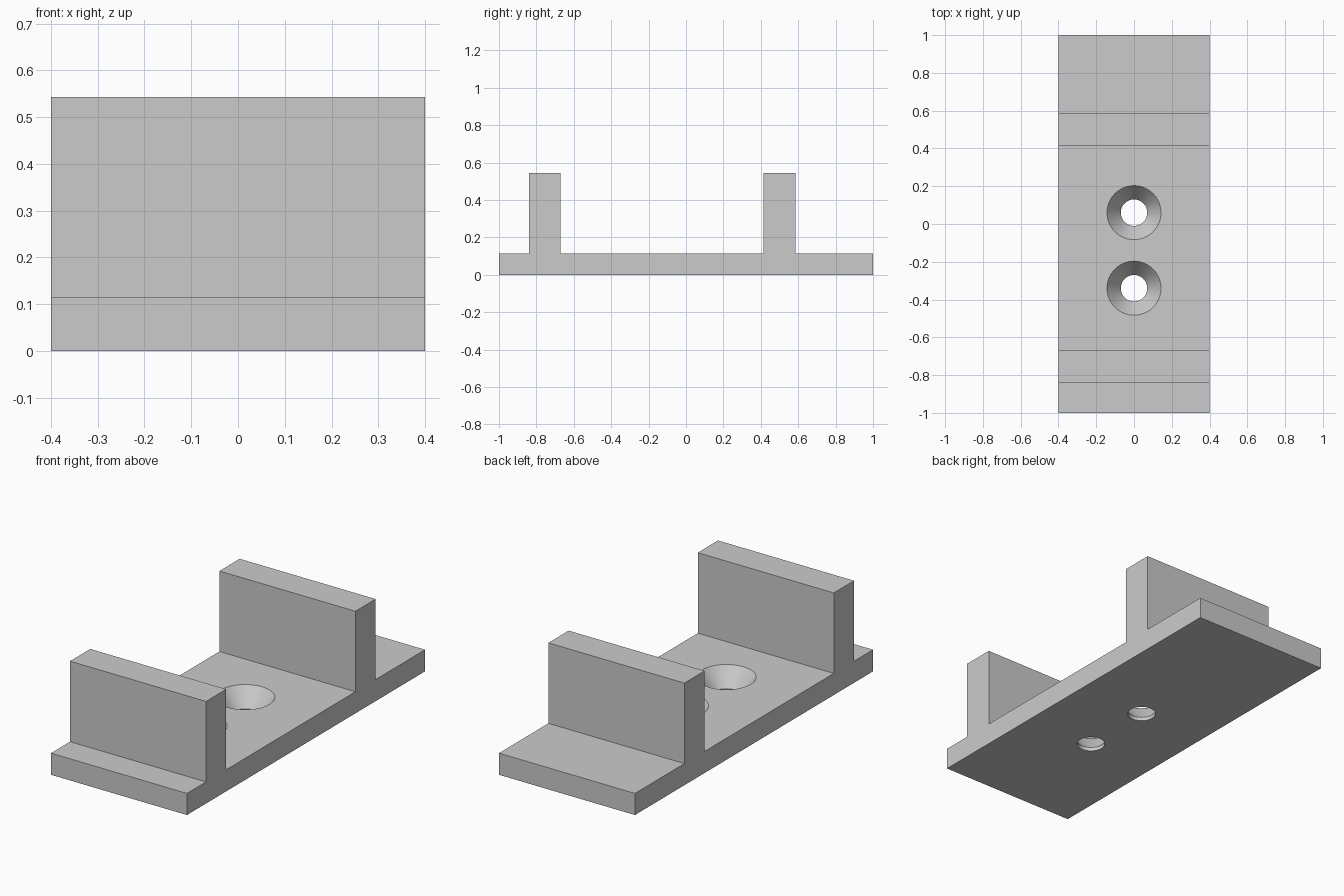
import bpy
import bmesh
import math

old = bpy.data.objects.get("Cube")
if old:
    bpy.data.objects.remove(old, do_unlink=True)

HALF_WIDTH = 0.4
BASE_TOP = 0.115
WALL_TOP = 0.543
WALLS = [(-0.84, -0.67), (0.415, 0.585)]
HOLES = [-0.34, 0.06]
HOLE_R, SINK_R, SINK_FLOOR = 0.07, 0.143, 0.02

grey = bpy.data.materials.new("plain grey")
grey.use_nodes = True
colour = (0.6, 0.6, 0.6, 1)
grey.diffuse_color = colour
grey.node_tree.nodes["Principled BSDF"].inputs["Base Color"].default_value = colour


def make_object(name, bm):
    bmesh.ops.recalc_face_normals(bm, faces=bm.faces)
    mesh = bpy.data.meshes.new(name)
    bm.to_mesh(mesh)
    bm.free()
    mesh.materials.append(grey)
    obj = bpy.data.objects.new(name, mesh)
    bpy.context.collection.objects.link(obj)
    return obj


# Bracket: side profile of base and two upright walls, extruded across the width
profile = [(-1, 0), (-1, BASE_TOP)]
for start, end in WALLS:
    profile += [(start, BASE_TOP), (start, WALL_TOP), (end, WALL_TOP), (end, BASE_TOP)]
profile += [(1, BASE_TOP), (1, 0)]

bm = bmesh.new()
side = bm.faces.new([bm.verts.new((-HALF_WIDTH, y, z)) for y, z in profile])
new = bmesh.ops.extrude_face_region(bm, geom=[side])["geom"]
bmesh.ops.translate(bm, vec=(2 * HALF_WIDTH, 0, 0),
                    verts=[v for v in new if isinstance(v, bmesh.types.BMVert)])
bracket = make_object("bracket", bm)


# Countersunk screw holes: revolved cutter with a short straight bore and a cone
def countersink_cutter(y, segments=64):
    over = 0.05
    slope = (SINK_R - HOLE_R) / (BASE_TOP - SINK_FLOOR)
    rings = [(HOLE_R, -over), (HOLE_R, SINK_FLOOR),
             (SINK_R + slope * over, BASE_TOP + over)]
    bm = bmesh.new()
    loops = []
    for r, z in rings:
        angles = [math.tau * i / segments for i in range(segments)]
        loops.append([bm.verts.new((r * math.cos(a), y + r * math.sin(a), z)) for a in angles])
    for low, high in zip(loops, loops[1:]):
        for i in range(segments):
            j = (i + 1) % segments
            bm.faces.new((low[i], low[j], high[j], high[i]))
    bm.faces.new(loops[0])
    bm.faces.new(loops[-1])
    cutter = make_object("screw_hole_cutter", bm)
    cutter.hide_render = True
    return cutter


bpy.context.view_layer.objects.active = bracket
bracket.select_set(True)
for y in HOLES:
    cutter = countersink_cutter(y)
    cut = bracket.modifiers.new("screw_hole", 'BOOLEAN')
    cut.operation = 'DIFFERENCE'
    cut.solver = 'EXACT'
    cut.object = cutter
    bpy.ops.object.modifier_apply(modifier=cut.name)
    bpy.data.objects.remove(cutter, do_unlink=True)

# Smooth the round bores, keep the block edges sharp
bpy.ops.object.shade_smooth_by_angle(angle=math.radians(30))
